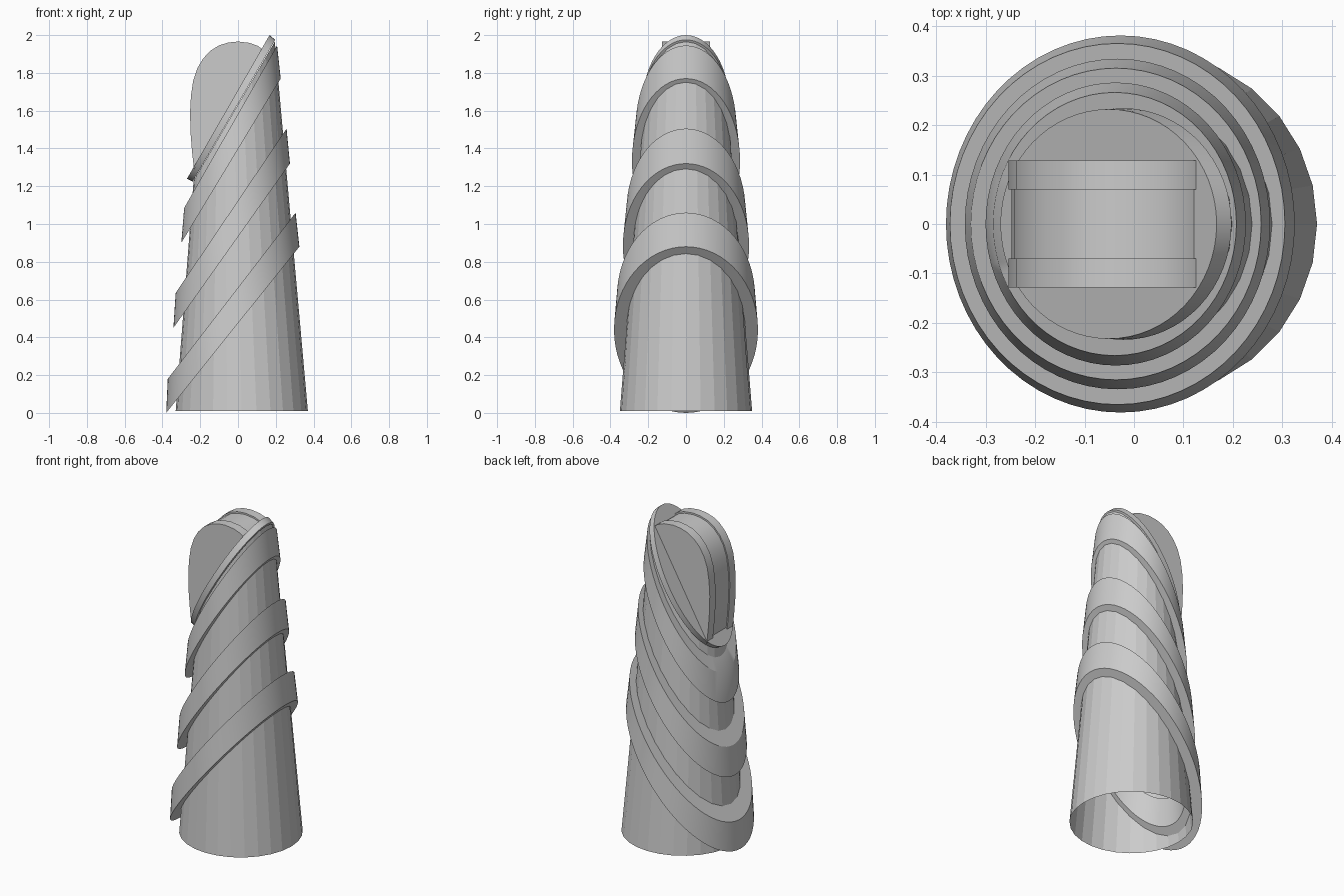
import bpy, bmesh
from math import sin, cos, pi

if "Cube" in bpy.data.objects:
    bpy.data.objects.remove(bpy.data.objects["Cube"])


def finish(name, bm, smooth=False):
    bmesh.ops.recalc_face_normals(bm, faces=bm.faces[:])
    me = bpy.data.meshes.new(name)
    bm.to_mesh(me)
    bm.free()
    ob = bpy.data.objects.new(name, me)
    bpy.context.collection.objects.link(ob)
    if smooth:
        bpy.ops.object.select_all(action='DESELECT')
        bpy.context.view_layer.objects.active = ob
        ob.select_set(True)
        bpy.ops.object.shade_smooth_by_angle(angle=0.5)
    return ob


def ellipse(bm, n, left, right, half_y, scale=1.0):
    """Tilted ellipse through left (x, z) and right (x, z), half_y wide."""
    cx, cz = (left[0] + right[0]) / 2, (left[1] + right[1]) / 2
    ax, az = (right[0] - left[0]) / 2, (right[1] - left[1]) / 2
    return [bm.verts.new((cx + ax * scale * cos(2 * pi * i / n),
                          half_y * scale * sin(2 * pi * i / n),
                          cz + az * scale * cos(2 * pi * i / n))) for i in range(n)]


def bridge(bm, a, b):
    n = len(a)
    for i in range(n):
        j = (i + 1) % n
        bm.faces.new((a[i], a[j], b[j], b[i]))


# Tapered tube, open below and cut at a slant on top
bm = bmesh.new()
bridge(bm, ellipse(bm, 28, (-.33, .01), (.37, .01), .35),
       ellipse(bm, 28, (-.235, 1.23), (.195, 1.965), .222))
finish("tapered_tube", bm)

# Slanted bands: lower left, lower right, upper left, upper right, half widths
bands = [
    ((-.38, 0), (.325, .88), (-.372, .18), (.305, 1.06), .381, .365),
    ((-.342, .45), (.275, 1.32), (-.33, .635), (.257, 1.505), .334, .315),
    ((-.30, .90), (.226, 1.77), (-.285, 1.085), (.207, 1.945), .286, .266),
]
for k, (ll, lr, ul, ur, lw, uw) in enumerate(bands):
    bm = bmesh.new()
    loops = [ellipse(bm, 64, ll, lr, lw), ellipse(bm, 64, ul, ur, uw),
             ellipse(bm, 64, ul, ur, uw, .74), ellipse(bm, 64, ll, lr, lw, .74)]
    for i in range(4):
        bridge(bm, loops[i], loops[(i + 1) % 4])
    finish("slanted_band_%d" % (k + 1), bm, True)

# Slanted lid closing the tube
bm = bmesh.new()
low = ellipse(bm, 64, (-.24, 1.225), (.197, 1.975), .234)
top = ellipse(bm, 64, (-.27, 1.24), (.167, 2.0), .232)
bridge(bm, low, top)
bm.faces.new(low)
bm.faces.new(top)
finish("slanted_lid", bm, True)

# Rounded blade: two cheeks around a slightly recessed core
profile = [(.13, 1.925), (.105, 1.943), (.06, 1.959), (0, 1.966), (-.05, 1.961),
           (-.10, 1.946), (-.145, 1.918), (-.185, 1.876), (-.215, 1.825),
           (-.237, 1.76), (-.249, 1.68), (-.254, 1.59), (-.251, 1.48),
           (-.243, 1.38), (-.233, 1.29)]


def slab(name, y0, y1, inset=0.0):
    bm = bmesh.new()
    s = 1 - inset / .3
    rings = [[bm.verts.new((x * s, y, 1.6 + (z - 1.6) * s)) for x, z in profile]
             for y in (y0, y1)]
    bridge(bm, *rings)
    for r in rings:
        bm.faces.new(r)
    return finish(name, bm, True)


slab("blade_core", -.075, .075, .008)
slab("blade_cheek_front", -.128, -.07)
slab("blade_cheek_back", .07, .128)
